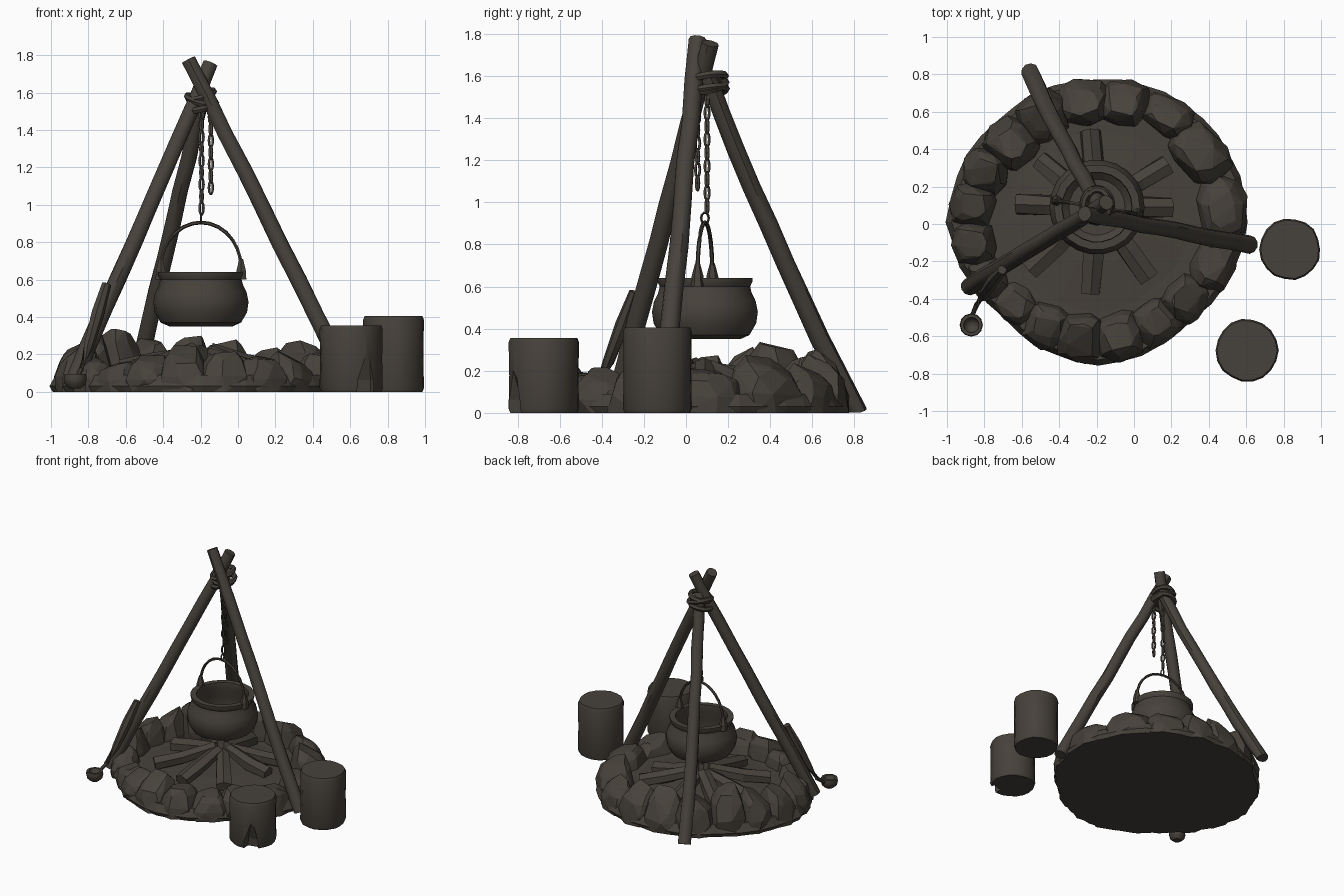
import bpy, bmesh, math, random
from mathutils import Vector

if "Cube" in bpy.data.objects:
    bpy.data.objects.remove(bpy.data.objects["Cube"])

random.seed(7)
mat = bpy.data.materials.new("dark_sooty_brown")
mat.diffuse_color = (0.062, 0.053, 0.043, 1)
mat.use_nodes = True
mat.node_tree.nodes["Principled BSDF"].inputs["Base Color"].default_value = mat.diffuse_color
CX, CY = -0.19, 0.01          # fire pit centre
POT = Vector((-0.198, 0.09, 0))  # pot and log centre
OUTLINE = (0.80, 0.79, 0.77, 0.77, 0.81, 0.725, 0.765, 0.73)  # pit radius every 45 degrees


def pit_radius(a):
    t = (a % math.tau) / math.tau * 8
    k = int(t) % 8
    f = t - int(t)
    return OUTLINE[k] * (1 - f) + OUTLINE[(k + 1) % 8] * f


def finish(name, bm, smooth=None):
    bmesh.ops.recalc_face_normals(bm, faces=bm.faces[:])
    me = bpy.data.meshes.new(name)
    bm.to_mesh(me)
    bm.free()
    ob = bpy.data.objects.new(name, me)
    bpy.context.collection.objects.link(ob)
    me.materials.append(mat)
    if smooth:
        bpy.ops.object.select_all(action='DESELECT')
        ob.select_set(True)
        bpy.context.view_layer.objects.active = ob
        bpy.ops.object.shade_smooth_by_angle(angle=math.radians(smooth))
    return ob


def skin(bm, rings, caps=True):
    n = len(rings[0])
    for a, b in zip(rings, rings[1:]):
        for i in range(n):
            j = (i + 1) % n
            bm.faces.new((a[i], a[j], b[j], b[i]))
    if caps:
        bm.faces.new(rings[0])
        bm.faces.new(rings[-1])


def tube(bm, pts, radii, sides=8, jitter=0.0, flat=1.0):
    """Sweep a ring along a path; flat squashes the ring across its second axis."""
    pts = [Vector(p) for p in pts]
    rings = []
    for k, p in enumerate(pts):
        d = (pts[min(k + 1, len(pts) - 1)] - pts[max(k - 1, 0)]).normalized()
        ref = Vector((0, 1, 0)) if abs(d.z) > 0.8 else Vector((0, 0, 1))
        u = d.cross(ref).normalized()
        v = u.cross(d)
        r = radii[k] if isinstance(radii, (list, tuple)) else radii
        ring = []
        for i in range(sides):
            a = math.tau * (i + 0.5) / sides
            q = r * (1 + random.uniform(-jitter, jitter))
            ring.append(bm.verts.new(p + u * q * math.cos(a) + v * q * flat * math.sin(a)))
        rings.append(ring)
    skin(bm, rings)


def lathe(bm, profile, centre, sides, wobble=0.0, shape=None):
    wob = [1 + random.uniform(-wobble, wobble) for _ in range(sides)]
    if shape:
        wob = [w * shape(math.tau * i / sides) for i, w in enumerate(wob)]
    rings = [[bm.verts.new((centre[0] + r * wob[i] * math.cos(math.tau * i / sides),
                            centre[1] + r * wob[i] * math.sin(math.tau * i / sides), z))
              for i in range(sides)] for r, z in profile]
    skin(bm, rings)


def link(bm, c, rx, rz, thick, turn, sides=10):
    """Closed oval loop standing upright, turned about z."""
    rings = []
    for k in range(sides):
        a = math.tau * k / sides
        out = Vector((math.cos(turn) * math.cos(a), math.sin(turn) * math.cos(a), math.sin(a)))
        side = Vector((-math.sin(turn), math.cos(turn), 0))
        mid = Vector(c) + Vector((out.x * rx, out.y * rx, out.z * rz))
        rings.append([bm.verts.new(mid + thick * (out * math.cos(b) + side * math.sin(b)))
                      for b in (0, math.pi / 2, math.pi, 1.5 * math.pi)])
    skin(bm, rings + rings[:1], caps=False)


# Ash bed with a flat underside
bm = bmesh.new()
lathe(bm, [(0.98, 0), (1.0, 0.03), (0.96, 0.09), (0.63, 0.09), (0.3, 0.11)], (CX, CY), 40, 0.01, pit_radius)
finish("ash_bed", bm)

# Ring of faceted stones: angle, height, radial half depth
stones = [(6, .20, .14), (34, .24, .14), (57, .20, .11), (78, .24, .13), (97, .25, .13), (118, .26, .14),
          (138, .31, .15), (156, .25, .13), (172, .24, .13), (190, .23, .12), (207, .17, .11), (225, .15, .11),
          (243, .18, .13), (261, .22, .14), (280, .20, .14), (300, .18, .13), (319, .18, .12), (340, .19, .12)]
for k, (deg, h, rl) in enumerate(stones):
    a = math.radians(deg)
    er, et = Vector((math.cos(a), math.sin(a), 0)), Vector((-math.sin(a), math.cos(a), 0))
    before = stones[k - 1][0] - (360 if k == 0 else 0)
    after = stones[(k + 1) % len(stones)][0] + (360 if k == len(stones) - 1 else 0)
    tl = math.radians(after - before) / 4 * 0.7 * 1.17
    centre = Vector((CX, CY, 0)) + er * (pit_radius(a) + 0.005 - rl)
    tilt_r, tilt_t = random.uniform(-0.2, 0.08), random.uniform(-0.14, 0.14)
    bm = bmesh.new()
    for level, size in ((0, 1.0), (0.42, 1.0), (0.8, 0.82), (1.0, 0.55)):
        for i in range(8):
            t = math.tau * i / 8 + random.uniform(-0.25, 0.25)
            c, s = math.cos(t), math.sin(t)
            c, s = math.copysign(abs(c) ** 0.7, c), math.copysign(abs(s) ** 0.7, s)
            q = size * random.uniform(0.9, 1.04)
            p = centre + er * rl * c * q + et * tl * s * q
            p.z = h * level * (1 + tilt_r * c + tilt_t * s + random.uniform(-0.07, 0.04))
            bm.verts.new(p)
    bmesh.ops.convex_hull(bm, input=bm.verts[:])
    bmesh.ops.delete(bm, geom=[v for v in bm.verts if not v.link_faces], context='VERTS')
    finish("stone_%02d" % k, bm)

# Firewood leaning in to the middle: angle, length
for k, (deg, r) in enumerate(((95, .41), (31, .44), (0, .40), (-54, .47), (-94, .46),
                              (-137, .49), (178, .43), (141, .40))):
    a = math.radians(deg)
    d = Vector((math.cos(a), math.sin(a), 0))
    bm = bmesh.new()
    tube(bm, [POT + d * r + Vector((0, 0, 0.12)), POT + d * r * 0.6 + Vector((0, 0, 0.155)),
              POT + d * 0.05 + Vector((0, 0, 0.2 + 0.012 * (k % 3)))],
         [0.058, 0.06, 0.048], 6, 0.12, 0.85)
    finish("firewood_%d" % k, bm)

# Tripod poles, cut level with the ground
poles = {"right_pole": ((0.62, -0.11, 0.005), (-0.265, 0.055, 1.775), 0.0),
         "left_pole": ((-0.885, -0.335, 0.045), (-0.145, 0.115, 1.755), 0.0),
         "back_pole": ((-0.56, 0.815, 0.0), (-0.18, 0.1, 1.61), -0.03)}
for name, (a, b, sag) in poles.items():
    a, b = Vector(a), Vector(b)
    pts, rad = [], []
    for k in range(10):
        t = k / 9
        p = a.lerp(b, t)
        p.y += sag * math.sin(math.pi * t) + (random.uniform(-0.005, 0.005) if 0 < k < 9 else 0)
        p.x += random.uniform(-0.005, 0.005)
        pts.append(p)
        rad.append(0.048 - 0.007 * t)
    bm = bmesh.new()
    tube(bm, pts, rad, 10, 0.04)
    for v in bm.verts:
        v.co.z = max(v.co.z, 0.002)
    finish(name, bm, 40)

# Rope lashing wound tightly round the pole crossing
bm = bmesh.new()
for z, tilt, rx, ry in ((1.525, 0.02, 0.078, 0.09), (1.555, -0.025, 0.074, 0.088), (1.585, 0.02, 0.066, 0.085)):
    rings = []
    for k in range(16):
        a = math.tau * k / 16
        out = Vector((math.cos(a), math.sin(a), 0))
        mid = Vector((-0.197 + rx * out.x, 0.1 + ry * out.y, z + tilt * out.x + 0.015 * out.y))
        rings.append([bm.verts.new(mid + 0.019 * (out * math.cos(b) + Vector((0, 0, math.sin(b)))))
                      for b in [math.tau * j / 6 for j in range(6)]])
    skin(bm, rings + rings[:1], caps=False)
finish("rope_lashing", bm, 50)

# Two hanging chains
bm = bmesh.new()
for x, y, top, low in ((-0.195, 0.1, 1.52, 0.95), (-0.145, 0.055, 1.5, 1.06)):
    n = round((top - low) / 0.062)
    for k in range(n):
        z = top - (k + 0.5) * (top - low) / n
        link(bm, (x, y, z), 0.012, 0.034, 0.008, 0.5 + (k % 2) * math.pi / 2)
finish("chain", bm)

# Cooking pot with hollow inside
bm = bmesh.new()
lathe(bm, [(0.17, 0.35), (0.215, 0.37), (0.247, 0.425), (0.255, 0.48), (0.245, 0.53), (0.225, 0.57),
           (0.218, 0.6), (0.23, 0.625), (0.23, 0.64), (0.188, 0.64), (0.185, 0.59),
           (0.215, 0.52), (0.215, 0.45), (0.15, 0.39)], POT, 22, 0.008)
finish("cooking_pot", bm, 35)

# Bail handle, its lugs and the hook above
bm = bmesh.new()
arc = []
for k in range(15):
    a = math.pi * k / 14
    c = math.cos(a)
    arc.append(POT + Vector((0.215 * c, -0.035 * c, 0.66 + 0.245 * math.sin(a))))
tube(bm, arc, 0.01, 6)
link(bm, POT + Vector((0, 0, 0.925)), 0.018, 0.026, 0.006, math.pi / 2)
finish("pot_handle", bm, 50)
for side, nm in ((1, "right_lug"), (-1, "left_lug")):
    bm = bmesh.new()
    base = POT + Vector((0.215 * side, -0.035 * side, 0))
    tube(bm, [base + Vector((0, 0, z)) for z in (0.6, 0.65, 0.71)], [0.032, 0.028, 0.012], 6)
    finish(nm, bm)


# Log stools; the short one has a split at its foot
def stool(name, x, y, r, h):
    b = bmesh.new()
    lathe(b, [(r * 0.95, 0), (r, 0.02), (r * 0.98, h * 0.5), (r, h - 0.02), (r * 0.95, h)],
          (x, y), 18, 0.02)
    return finish(name, b, 35)


stool("tall_stool", 0.833, -0.135, 0.164, 0.405)
short = stool("short_stool", 0.605, -0.675, 0.168, 0.355)
bm = bmesh.new()
tube(bm, [(0.69, -0.82, -0.05), (0.69, -0.82, 0.06), (0.70, -0.83, 0.21)], [0.07, 0.06, 0.012], 5, 0.1)
cutter = finish("split_cutter", bm)
cutter.hide_render = True
cutter.hide_viewport = True
cut = short.modifiers.new("split", 'BOOLEAN')
cut.operation = 'DIFFERENCE'
cut.solver = 'EXACT'
cut.object = cutter

# Ladle leaning on the left pole
bm = bmesh.new()
tube(bm, [(-0.865, -0.49, 0.07), (-0.84, -0.43, 0.12), (-0.80, -0.37, 0.24),
          (-0.75, -0.3, 0.42), (-0.705, -0.245, 0.575)], [0.012, 0.015, 0.028, 0.035, 0.026], 7, 0.06)
finish("ladle_handle", bm, 40)
bm = bmesh.new()
lathe(bm, [(0.03, 0.018), (0.055, 0.04), (0.062, 0.07), (0.058, 0.095), (0.042, 0.095), (0.035, 0.065), (0.015, 0.05)],
      (-0.87, -0.54), 12)
finish("ladle_bowl", bm, 40)
